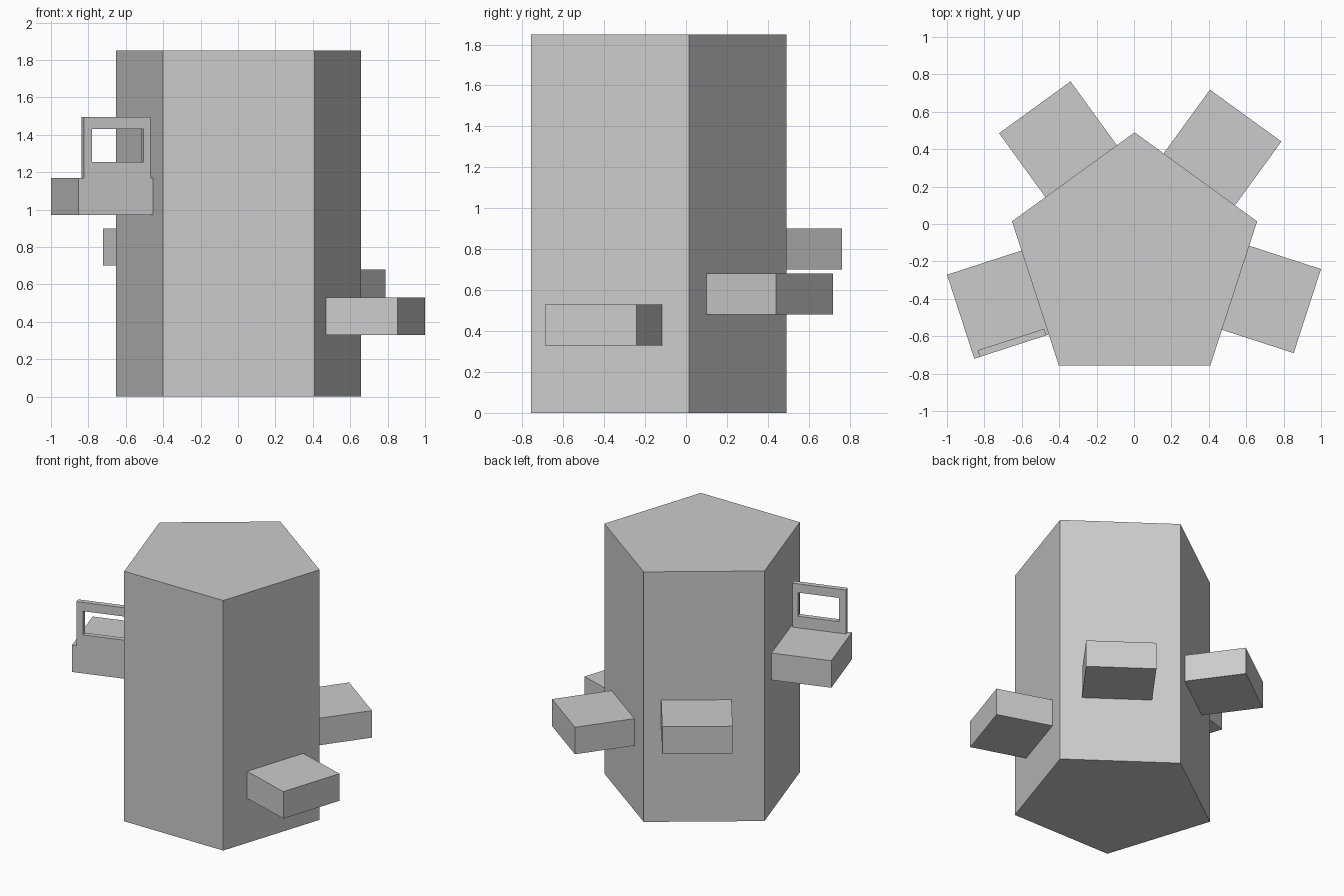
import bpy
import math

if "Cube" in bpy.data.objects:
    bpy.data.objects.remove(bpy.data.objects["Cube"])

CX, CY, R, H = 0.003, -0.199, 0.689, 1.85
APOTHEM = R * math.cos(math.pi / 5)


def add_mesh(name, verts, faces):
    mesh = bpy.data.meshes.new(name)
    mesh.from_pydata(verts, [], faces)
    mesh.update()
    obj = bpy.data.objects.new(name, mesh)
    bpy.context.collection.objects.link(obj)
    return obj


def wall_point(angle, n, t, z):
    """n = distance out from the axis, t = sideways along the wall."""
    a = math.radians(angle)
    return (CX + n * math.cos(a) - t * math.sin(a),
            CY + n * math.sin(a) + t * math.cos(a), z)


def prism(name, outline, z0, z1):
    k = len(outline)
    verts = [(x, y, z) for z in (z0, z1) for x, y in outline]
    faces = [tuple(reversed(range(k))), tuple(range(k, 2 * k))]
    faces += [(i, (i + 1) % k, k + (i + 1) % k, k + i) for i in range(k)]
    return add_mesh(name, verts, faces)


# Five-sided tower
prism("tower", [(CX + R * math.cos(math.radians(90 + 72 * i)),
                 CY + R * math.sin(math.radians(90 + 72 * i))) for i in range(5)], 0, H)

# Balcony blocks, one per wall except the front: angle, outer distance, t0, t1, base z
for name, ang, out, t0, t1, z in (
        ("balcony_right", -18, 0.961, -0.204, 0.268, 0.33),
        ("balcony_back_right", 54, 0.979, -0.259, 0.213, 0.48),
        ("balcony_back_left", 126, 0.979, -0.288, 0.184, 0.70),
        ("balcony_left", 198, 0.976, -0.241, 0.231, 0.97)):
    inner = APOTHEM - 0.02
    corners = [(inner, t0), (out, t0), (out, t1), (inner, t1)]
    prism(name, [wall_point(ang, n, t, 0)[:2] for n, t in corners], z, z + 0.2)

# Upright open frame on the front edge of the left balcony
outer = [(0.571, 1.165), (0.945, 1.165), (0.945, 1.495), (0.571, 1.495)]
hole = [(0.609, 1.255), (0.898, 1.255), (0.898, 1.43), (0.609, 1.43)]
verts = [wall_point(198, n, t, z) for t in (0.231, 0.194) for n, z in outer + hole]
faces = []
for i in range(4):
    j = (i + 1) % 4
    faces += [(i, j, j + 4, i + 4),
              (i + 8, i + 12, j + 12, j + 8),
              (i, i + 8, j + 8, j),
              (i + 4, j + 4, j + 12, i + 12)]
frame = add_mesh("railing_frame", verts, faces)
frame.data.flip_normals()
